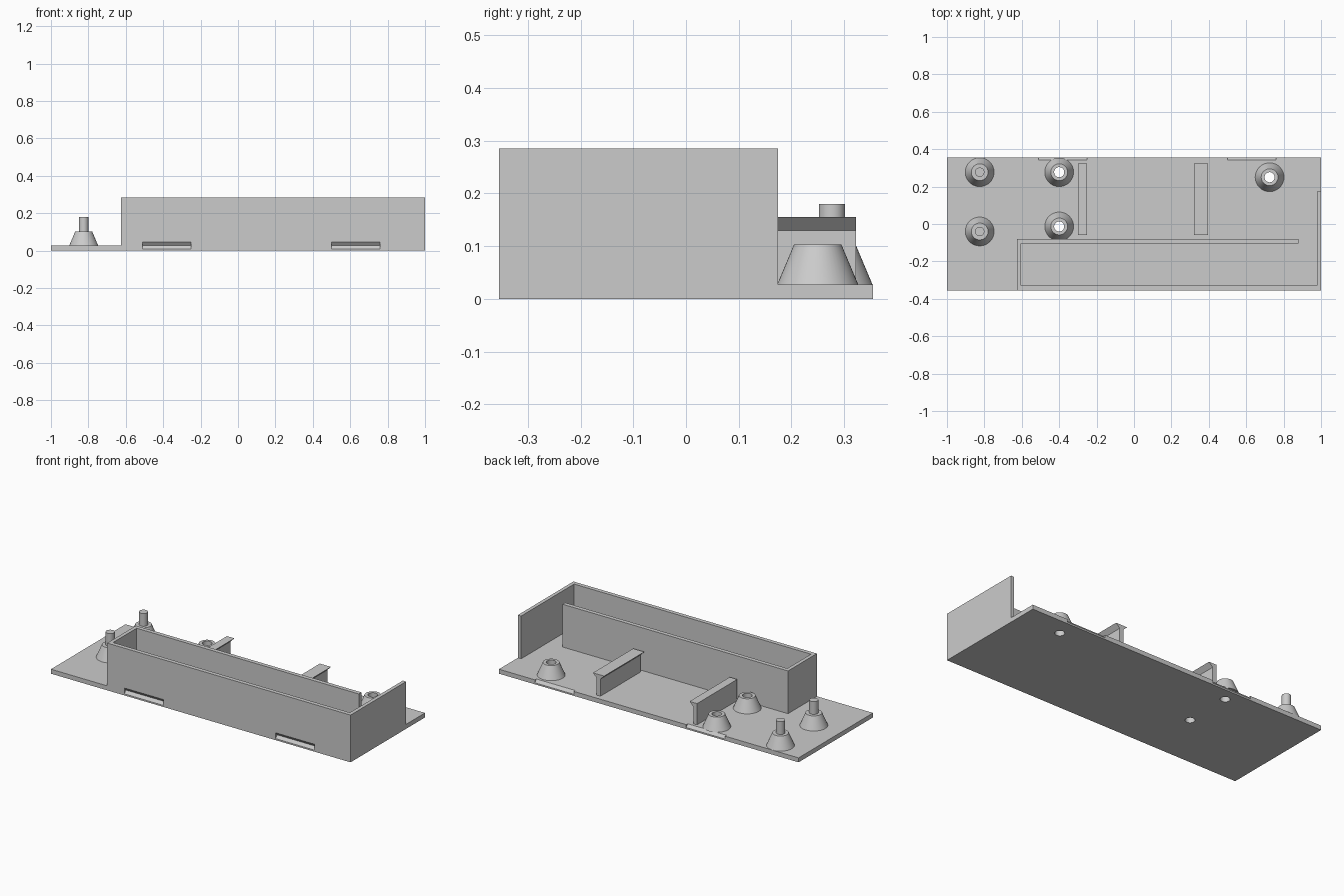
import bpy, bmesh, math
from mathutils import Vector

cube = bpy.data.objects.get("Cube")
if cube:
    bpy.data.objects.remove(cube, do_unlink=True)

grey = bpy.data.materials.new("plain grey")
grey.use_nodes = True
colour = (0.6, 0.6, 0.6, 1)
grey.diffuse_color = colour
grey.node_tree.nodes["Principled BSDF"].inputs["Base Color"].default_value = colour

PLATE = 0.027   # plate thickness
DEPTH = 0.355   # half depth


def finish(name, bm):
    bmesh.ops.recalc_face_normals(bm, faces=bm.faces)
    mesh = bpy.data.meshes.new(name)
    bm.to_mesh(mesh)
    bm.free()
    mesh.materials.append(grey)
    obj = bpy.data.objects.new(name, mesh)
    bpy.context.collection.objects.link(obj)
    return obj


def prism(name, points, direction):
    """Extrude a closed outline of 3D points along a direction."""
    bm = bmesh.new()
    face = bm.faces.new([bm.verts.new(p) for p in points])
    out = bmesh.ops.extrude_face_region(bm, geom=[face], use_keep_orig=True)
    moved = [v for v in out["geom"] if isinstance(v, bmesh.types.BMVert)]
    bmesh.ops.translate(bm, verts=moved, vec=Vector(direction))
    return finish(name, bm)


def lathe(name, profile, x, y, steps=48):
    """Spin a radius/height profile round the z axis."""
    bm = bmesh.new()
    verts = [bm.verts.new((r, 0, z)) for r, z in profile]
    edges = [bm.edges.new(pair) for pair in zip(verts, verts[1:])]
    bmesh.ops.spin(bm, geom=verts + edges, cent=(0, 0, 0), axis=(0, 0, 1),
                   angle=math.tau, steps=steps, use_duplicate=False)
    bmesh.ops.remove_doubles(bm, verts=bm.verts, dist=0.0001)
    obj = finish(name, bm)
    obj.location = (x, y, 0)
    return obj


def activate(obj):
    bpy.ops.object.select_all(action="DESELECT")
    obj.select_set(True)
    bpy.context.view_layer.objects.active = obj


def cut(obj, cutter):
    mod = obj.modifiers.new("cut", "BOOLEAN")
    mod.operation = "DIFFERENCE"
    mod.solver = "EXACT"
    mod.object = cutter
    activate(obj)
    bpy.ops.object.modifier_apply(modifier=mod.name)


# Base plate
plate = prism("base_plate", [(-1, -DEPTH, 0), (1, -DEPTH, 0), (1, DEPTH, 0),
                             (-1, DEPTH, 0)], (0, 0, PLATE))

# Tray walls: one continuous footprint, open at the back right
outline = [(-0.625, -DEPTH), (1, -DEPTH), (1, 0.175), (0.978, 0.175),
           (0.978, -0.33), (-0.603, -0.33), (-0.603, -0.105), (0.88, -0.105),
           (0.88, -0.08), (-0.625, -0.08)]
walls = prism("tray_walls", [(x, y, PLATE) for x, y in outline],
              (0, 0, 0.285 - PLATE))

# V-shaped snap grooves along the front and back edges
for side in (-1, 1):
    for x in (-0.51, 0.5):
        edge, tip = side * (DEPTH + 0.005), side * (DEPTH - 0.014)
        groove = prism("groove_cutter", [(x, edge, PLATE - 0.024), (x, tip, PLATE),
                                         (x, edge, PLATE + 0.024)], (0.26, 0, 0))
        cut(plate, groove)
        if side < 0:
            cut(walls, groove)
        bpy.data.objects.remove(groove, do_unlink=True)

# Hollow screw bosses with holes through the plate
BASE, TOP, BORE, RISE = 0.077, 0.045, 0.027, 0.103
for name, x, y in (("boss_back", -0.4, 0.277), ("boss_middle", -0.4, -0.013),
                   ("boss_left", 0.725, 0.25)):
    boss = lathe(name, [(BORE, PLATE), (BASE, PLATE), (TOP, RISE),
                        (BORE, RISE), (BORE, PLATE)], x, y)
    drill = lathe("hole_cutter", [(0, -0.1), (BORE, -0.1), (BORE, 0.1), (0, 0.1)], x, y)
    cut(plate, drill)
    bpy.data.objects.remove(drill, do_unlink=True)
    activate(boss)
    bpy.ops.object.shade_smooth_by_angle(angle=math.radians(30))

# Locating posts: cone with a pin on top
for name, y in (("post_back", 0.277), ("post_front", -0.04)):
    post = lathe(name, [(0, PLATE), (BASE, PLATE), (TOP, RISE), (0.025, RISE),
                        (0.025, 0.18), (0, 0.18)], -0.825, y)
    activate(post)
    bpy.ops.object.shade_smooth_by_angle(angle=math.radians(30))

# Support rails with flared tops
UNDER, HEAD = 0.13, 0.155
for name, x, flare_right, flare_left in (("rail_right", -0.3, 0, 0.025),
                                         ("rail_left", 0.345, 0.025, 0.025)):
    x2 = x + 0.025
    section = [(x, PLATE), (x2, PLATE), (x2, UNDER), (x2 + flare_left, HEAD),
               (x - flare_right, HEAD)]
    if flare_right:
        section.append((x, UNDER))
    prism(name, [(px, -0.06, pz) for px, pz in section], (0, 0.383, 0))
